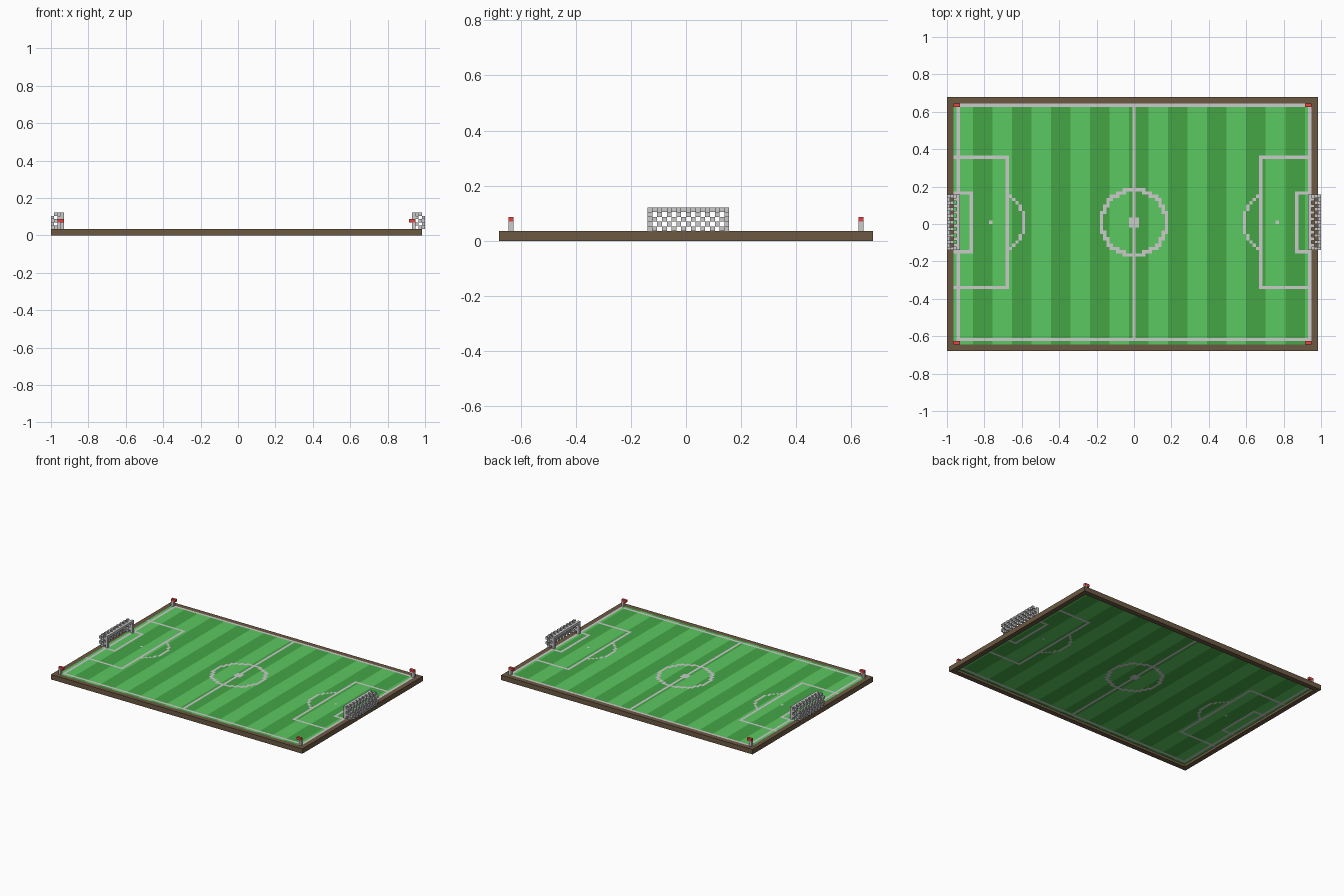
import bpy
import bmesh

if "Cube" in bpy.data.objects:
    bpy.data.objects.remove(bpy.data.objects["Cube"])

V = 2 / 115  # block size
DIRS = {
    (1, 0, 0): ((1, 0, 0), (1, 1, 0), (1, 1, 1), (1, 0, 1)),
    (-1, 0, 0): ((0, 0, 0), (0, 0, 1), (0, 1, 1), (0, 1, 0)),
    (0, 1, 0): ((0, 1, 0), (0, 1, 1), (1, 1, 1), (1, 1, 0)),
    (0, -1, 0): ((0, 0, 0), (1, 0, 0), (1, 0, 1), (0, 0, 1)),
    (0, 0, 1): ((0, 0, 1), (1, 0, 1), (1, 1, 1), (0, 1, 1)),
    (0, 0, -1): ((0, 0, 0), (0, 1, 0), (1, 1, 0), (1, 0, 0)),
}


def material(name, rgb):
    m = bpy.data.materials.new(name)
    m.diffuse_color = (*rgb, 1)
    m.use_nodes = True
    m.node_tree.nodes["Principled BSDF"].inputs["Base Color"].default_value = m.diffuse_color
    return m


def box(xs, ys, zs):
    """Cells of a block; each range is inclusive."""
    return {(i, j, k) for i in range(xs[0], xs[1] + 1)
            for j in range(ys[0], ys[1] + 1) for k in range(zs[0], zs[1] + 1)}


def build(name, cells, solid, mat=None):
    """Mesh of the outer faces of a set of block cells."""
    bm = bmesh.new()
    verts = {}

    def vert(p):
        if p not in verts:
            verts[p] = bm.verts.new(((p[0] - 0.5) * V, p[1] * V, p[2] * V))
        return verts[p]

    for c in sorted(cells):
        for d, corners in DIRS.items():
            if tuple(a + b for a, b in zip(c, d)) not in solid:
                bm.faces.new([vert(tuple(a + b for a, b in zip(c, q))) for q in corners])
    mesh = bpy.data.meshes.new(name)
    bm.to_mesh(mesh)
    bm.free()
    ob = bpy.data.objects.new(name, mesh)
    bpy.context.collection.objects.link(ob)
    if mat:
        mesh.materials.append(mat)


# pitch and surrounding border
field = box((-55, 54), (-37, 36), (1, 1))
border = box((-57, 56), (-39, 38), (0, 1)) - box((-55, 54), (-37, 36), (0, 1))


# painted markings
def marked(i, j):
    a, b = abs(i), abs(j)
    r = (i * i + j * j) ** 0.5
    arc = ((a - 44) ** 2 + j * j) ** 0.5
    return (b == 36 and a <= 54 or a == 54 and b <= 36       # touch and goal lines
            or i == 0 and b <= 36                            # halfway line
            or abs(r - 10) < 0.7 or max(a, b) <= 1           # centre circle and spot
            or a >= 39 and b == 20 or a == 39 and b <= 20    # penalty area
            or a >= 50 and b == 9 or a == 50 and b <= 9      # goal area
            or a == 44 and b == 0                            # penalty spot
            or a < 39 and abs(arc - 10) < 0.5)               # penalty arc


lines = {c for c in field if marked(c[0], c[1])}
dark = {c for c in field - lines if (c[0] + 55) // 6 % 2}
light = field - lines - dark


# goals: solid front frame, chequered net on back, sides and top
def goal(side):
    frame, net = set(), set()
    for a, j, k in box((54, 57), (-8, 8), (2, 6)):
        c = (side * a, j, k)
        if a == 54:
            if abs(j) == 8 or k == 6:
                frame.add(c)
        elif a == 57 and k == 6:
            continue
        elif (a == 57 or abs(j) == 8 or k == 6) and (a + j + k) % 2 == 0:
            net.add(c)
    return frame, net


parts = [
    ("border", border, material("soil", (0.150, 0.100, 0.056))),
    ("grass_light", light, material("light_green", (0.105, 0.58, 0.115))),
    ("grass_dark", dark, material("dark_green", (0.058, 0.38, 0.062))),
    ("pitch_lines", lines, None),
]
for side, word in ((-1, "left"), (1, "right")):
    frame, net = goal(side)
    parts += [(f"goal_frame_{word}", frame, None), (f"goal_net_{word}", net, None)]

# corner flags
red = material("red", (0.80, 0.06, 0.06))
for x, inner, wx in ((-55, -54, "left"), (54, 53, "right")):
    for y, wy in ((-37, "front"), (36, "back")):
        parts.append((f"flag_pole_{wx}_{wy}", {(x, y, 2), (x, y, 3)}, None))
        parts.append((f"flag_{wx}_{wy}", {(x, y, 4), (inner, y, 4)}, red))

solid = set().union(*(p[1] for p in parts))
for name, cells, mat in parts:
    build(name, cells, solid, mat)
